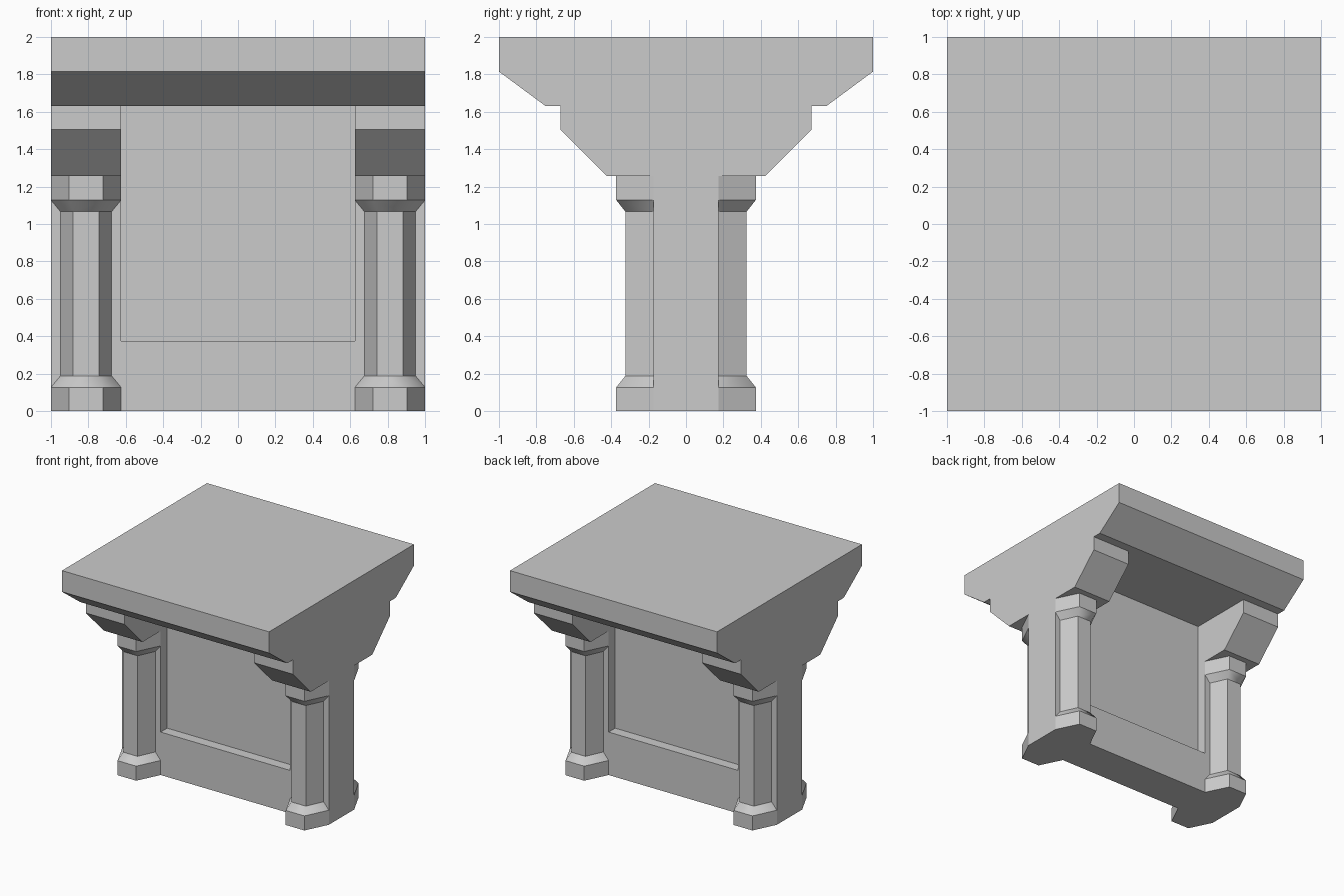
import bpy, bmesh

if "Cube" in bpy.data.objects:
    bpy.data.objects.remove(bpy.data.objects["Cube"])


def finish(name, bm, mirror=(False, False, False)):
    """Turn a bmesh into a named object, optionally mirrored about the origin."""
    bmesh.ops.recalc_face_normals(bm, faces=bm.faces[:])
    mesh = bpy.data.meshes.new(name)
    bm.to_mesh(mesh)
    bm.free()
    obj = bpy.data.objects.new(name, mesh)
    bpy.context.collection.objects.link(obj)
    if any(mirror):
        mod = obj.modifiers.new("Mirror", 'MIRROR')
        mod.use_axis = mirror
        mod.use_mirror_merge = False
    return obj


def extrude_profile(name, half_yz, x0, x1, mirror=(False, False, False)):
    """Mirror a half profile in y and extrude it along x."""
    profile = half_yz + [(-y, z) for y, z in reversed(half_yz)]
    bm = bmesh.new()
    a = [bm.verts.new((x0, y, z)) for y, z in profile]
    b = [bm.verts.new((x1, y, z)) for y, z in profile]
    bm.faces.new(a)
    bm.faces.new(b)
    n = len(profile)
    for i in range(n):
        j = (i + 1) % n
        bm.faces.new((a[i], a[j], b[j], b[i]))
    return finish(name, bm, mirror)


INNER = 0.625   # inner x of the end piers
WALL = 0.175    # half thickness of the wall

# Table top with sloped underside at front and back
extrude_profile("top_slab", [(0.75, 1.63), (1, 1.815), (1, 2)], -1, 1)

# End piers widening into stepped brackets under the slab
extrude_profile("end_pier", [(WALL, 0), (WALL, 1.257), (0.425, 1.257),
                             (0.672, 1.505), (0.672, 1.63)],
                INNER, 1, (True, False, False))

# Low wall below the recess, and the thin recessed panel above it
extrude_profile("low_wall", [(WALL, 0), (WALL, 0.375)], -INNER, INNER)
extrude_profile("recessed_panel", [(0.085, 0.375), (0.085, 1.63)], -INNER, INNER)

# Half-hexagonal columns: (z, half width, half flat width, front y)
WIDE = (0.1875, 0.09, 0.373)
SLIM = (0.137, 0.069, 0.324)
rings = [(0, *WIDE), (0.127, *WIDE), (0.188, *SLIM),
         (1.066, *SLIM), (1.128, *WIDE), (1.257, *WIDE)]
CX = (1 + INNER) / 2
bm = bmesh.new()
loops = []
for z, w, f, y in rings:
    pts = [(CX + w, -WALL), (CX + f, -y), (CX - f, -y), (CX - w, -WALL)]
    loops.append([bm.verts.new((px, py, z)) for px, py in pts])
bm.faces.new(loops[0])
bm.faces.new(loops[-1])
for k, (lo, hi) in enumerate(zip(loops, loops[1:])):
    for i in range(4):
        j = (i + 1) % 4
        face = bm.faces.new((lo[i], lo[j], hi[j], hi[i]))
        # the flared collars are smooth around the column
        face.smooth = k in (1, 3) and i < 3
finish("column", bm, (True, True, False))
